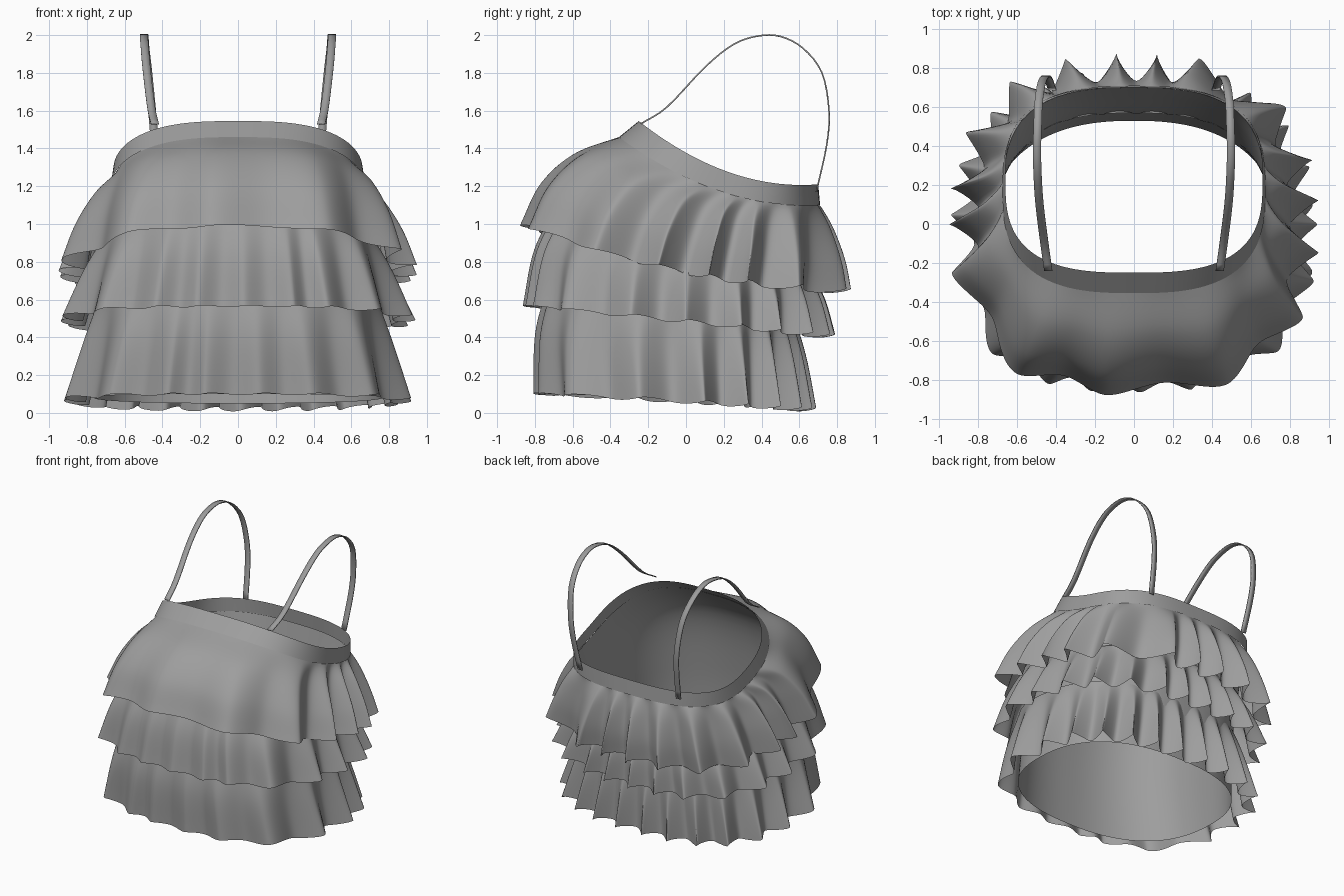
import bpy, math
from mathutils import Vector

if "Cube" in bpy.data.objects:
    bpy.data.objects.remove(bpy.data.objects["Cube"])

fabric = bpy.data.materials.new("grey fabric")
fabric.diffuse_color = (0.34, 0.34, 0.34, 1)
fabric.use_nodes = True
fabric.node_tree.nodes["Principled BSDF"].inputs["Base Color"].default_value = fabric.diffuse_color


def spline(points, t):
    """Smooth curve through tuples of numbers, t from 0 to 1."""
    n = len(points) - 1
    i = min(int(t * n), n - 1)
    f = t * n - i
    p1, p2 = points[i], points[i + 1]
    p0 = points[i - 1] if i > 0 else [2 * a - b for a, b in zip(p1, p2)]
    p3 = points[i + 2] if i + 2 <= n else [2 * b - a for a, b in zip(p1, p2)]
    return [0.5 * (2 * b + (c - a) * f + (2 * a - 5 * b + 4 * c - d) * f ** 2
                   + (3 * b - a - 3 * c + d) * f ** 3)
            for a, b, c, d in zip(p0, p1, p2, p3)]


def make_object(name, verts, faces):
    mesh = bpy.data.meshes.new(name)
    mesh.from_pydata(verts, [], faces)
    mesh.materials.append(fabric)
    obj = bpy.data.objects.new(name, mesh)
    bpy.context.collection.objects.link(obj)
    for poly in mesh.polygons:
        poly.use_smooth = True
    return obj


def ring_point(ring, ang):
    """Point on a rounded-square ring that tilts from front to back.
    ring = half width, front y, back y, front z, side z, back z, squareness"""
    a, yf, yb, zf, zm, zb, n = ring
    c, s = math.cos(ang), math.sin(ang)
    r = (abs(c) ** n + abs(s) ** n) ** (-1 / n)
    v = r * s
    z = zm + (zb - zf) / 2 * v + ((zf + zb) / 2 - zm) * v * v
    return Vector((a * r * c, (yf + yb) / 2 + (yb - yf) / 2 * v, z))


def fold_phase(peaks, ang):
    """Phase that reaches a multiple of a full turn at each peak angle."""
    for i, start in enumerate(peaks):
        end = peaks[i + 1] if i + 1 < len(peaks) else peaks[0] + 2 * math.pi
        for a in (ang, ang + 2 * math.pi):
            if start <= a < end:
                return 2 * math.pi * (a - start) / (end - start)
    return 0.0


def cloth(name, rings, rows, cols=400, folds=(), depth=0.0):
    """Loft the rings; folds deepen toward the hem and are softer in front.
    folds = plan positions of the outer crests along the hem"""
    a, yf, yb = rings[-1][:3]
    peaks = sorted(math.atan2((y - (yf + yb) / 2) / ((yb - yf) / 2), x / a) % (2 * math.pi)
                   for x, y in folds)
    verts, faces = [], []
    for j in range(rows + 1):
        t = j / rows
        ring = spline(rings, t)
        for i in range(cols):
            ang = 2 * math.pi * i / cols
            p = ring_point(ring, ang)
            if folds:
                front = max(0.0, -math.sin(ang))
                w = fold_phase(peaks, ang)
                amp = depth * (1 - 0.6 * front ** 2) * t ** 0.75
                tangent = ring_point(ring, ang + 0.01) - ring_point(ring, ang - 0.01)
                tangent.z = 0
                tangent.normalize()
                outward = Vector((tangent.y, -tangent.x, 0))
                p += outward * amp * math.cos(w)
                p -= tangent * amp * (0.1 * math.sin(2 * w) + 0.25 * math.sin(w))
                p.z += 0.2 * amp * math.sin(w + 0.6)
            verts.append(p)
    for j in range(rows):
        for i in range(cols):
            k = (i + 1) % cols
            faces.append((j * cols + i, (j + 1) * cols + i,
                          (j + 1) * cols + k, j * cols + k))
    return make_object(name, verts, faces)


# Neckline band
cloth("neck_band", [(0.66, -0.25, 0.70, 1.545, 1.275, 1.21, 2.9),
                    (0.675, -0.355, 0.71, 1.46, 1.175, 1.10, 2.8)], 4, 128)

# Inner lining
cloth("lining", [(0.665, -0.34, 0.70, 1.47, 1.185, 1.11, 2.8),
                 (0.69, -0.60, 0.65, 1.20, 0.93, 0.85, 2.6),
                 (0.71, -0.70, 0.58, 0.70, 0.55, 0.48, 2.5),
                 (0.76, -0.73, 0.53, 0.10, 0.08, 0.05, 2.4)], 20, 128)

# Three ruffle tiers: wide pleats in front, tighter folds at sides and back
cloth("top_ruffle", [(0.665, -0.34, 0.70, 1.465, 1.18, 1.11, 2.8),
                     (0.74, -0.58, 0.75, 1.37, 1.09, 0.97, 2.7),
                     (0.82, -0.75, 0.79, 1.21, 0.93, 0.80, 2.6),
                     (0.875, -0.85, 0.80, 0.99, 0.75, 0.65, 2.6)], 20, depth=0.075,
      folds=[(.95, .13), (.9, .33), (.76, .58), (.35, .86), (.12, .83), (-.09, .82),
             (-.38, .88), (-.62, .7), (-.82, .45), (-.9, .18), (-.96, 0), (-.9, -.25),
             (-.6, -.76), (-.14, -.86), (.48, -.84), (.88, -.5), (.92, -.15)])
cloth("middle_ruffle", [(0.72, -0.68, 0.64, 1.10, 0.88, 0.78, 2.6),
                        (0.80, -0.79, 0.70, 0.86, 0.70, 0.60, 2.6),
                        (0.88, -0.84, 0.73, 0.565, 0.49, 0.41, 2.6)], 16, depth=0.06,
      folds=[(.93, 0), (.9, .3), (.82, .52), (.6, .66), (.35, .75), (.15, .72), (-.05, .73),
             (-.27, .75), (-.5, .72), (-.75, .58), (-.88, .3), (-.92, .05), (-.9, -.25),
             (-.75, -.68), (-.45, -.83), (-.22, -.85), (.03, -.87), (.3, -.85), (.5, -.84),
             (.78, -.68), (.92, -.3)])
cloth("bottom_ruffle", [(0.73, -0.73, 0.57, 0.68, 0.60, 0.51, 2.6),
                        (0.79, -0.785, 0.605, 0.42, 0.36, 0.28, 2.6),
                        (0.865, -0.785, 0.63, 0.10, 0.065, 0.02, 2.6)], 16, depth=0.06,
      folds=[(.9, .1), (.85, .33), (.75, .52), (.55, .62), (.35, .67), (.13, .66), (-.1, .66),
             (-.32, .67), (-.55, .62), (-.75, .52), (-.86, .3), (-.9, .05), (-.88, -.25),
             (-.72, -.68), (-.4, -.82), (-.18, -.8), (.12, -.84), (.42, -.82), (.75, -.65),
             (.9, -.25)])

# Shoulder straps: flat ribbons, mirrored
path = [(0.44, -0.24, 1.53), (0.46, -0.10, 1.62), (0.485, 0.10, 1.83),
        (0.495, 0.25, 1.95), (0.498, 0.38, 1.995), (0.495, 0.50, 1.993),
        (0.49, 0.62, 1.93), (0.475, 0.72, 1.80), (0.455, 0.757, 1.60),
        (0.44, 0.745, 1.42), (0.42, 0.69, 1.17)]
for side, name in ((1, "right_strap"), (-1, "left_strap")):
    verts, faces = [], []
    steps = 40
    for i in range(steps + 1):
        x, y, z = spline(path, i / steps)
        for w in (-0.021, 0.021):
            verts.append((side * (x + w), y, z))
    for i in range(steps):
        q = (2 * i, 2 * i + 1, 2 * i + 3, 2 * i + 2)
        faces.append(q if side > 0 else q[::-1])
    strap = make_object(name, verts, faces)
    solid = strap.modifiers.new("thickness", 'SOLIDIFY')
    solid.thickness = 0.008
    solid.offset = 0
